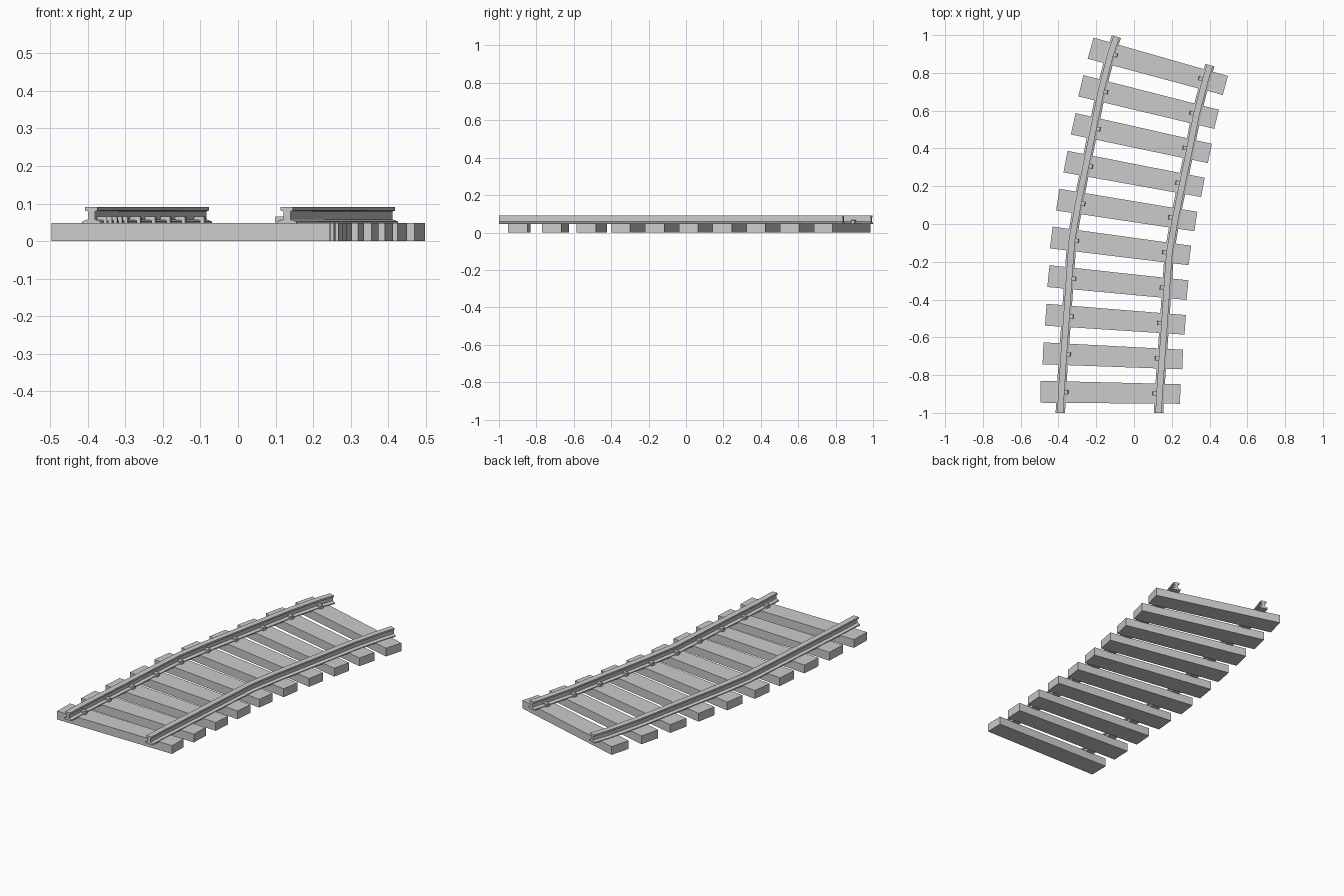
import bpy, bmesh, math
from mathutils import Vector

if "Cube" in bpy.data.objects:
    bpy.data.objects.remove(bpy.data.objects["Cube"])

# Track centreline at each sleeper
CENTRES = [(-.125, -.894), (-.112, -.701), (-.098, -.507), (-.085, -.313), (-.071, -.119),
           (-.038, .071), (.001, .262), (.040, .452), (.078, .643), (.127, .832)]
ANGLES = [math.radians(-.9 - 1.62 * i) for i in range(10)]
GAUGE = .26


def make_object(name, bm):
    bmesh.ops.recalc_face_normals(bm, faces=bm.faces[:])
    me = bpy.data.meshes.new(name)
    bm.to_mesh(me)
    bm.free()
    ob = bpy.data.objects.new(name, me)
    bpy.context.collection.objects.link(ob)
    return ob


def loft(bm, rings):
    """Skin a list of closed rings and cap both ends."""
    vs = [[bm.verts.new(p) for p in r] for r in rings]
    n = len(vs[0])
    for a, b in zip(vs, vs[1:]):
        for k in range(n):
            bm.faces.new((a[k], a[(k + 1) % n], b[(k + 1) % n], b[k]))
    bm.faces.new(vs[0])
    bm.faces.new(vs[-1])


def local(c, a, u, v, z):
    """Point u across and v along the track at centre c, heading a."""
    return Vector((c[0] + u * math.cos(a) - v * math.sin(a),
                   c[1] + u * math.sin(a) + v * math.cos(a), z))


# Sleepers, slightly wider on the outside of the curve
for i, (c, a) in enumerate(zip(CENTRES, ANGLES)):
    bm = bmesh.new()
    loft(bm, [[local(c, a, u, s * w, z) for s, z in ((-1, 0), (1, 0), (1, .048), (-1, .048))]
              for u, w in ((-.37, .058), (.37, .052))])
    make_object(f"sleeper_{i + 1}", bm)

# Rails: I-shaped section swept through the sleeper stations
half = [(.025, .045), (.025, .052), (.0095, .058), (.0095, .079), (.0165, .081), (.0165, .091)]
section = half + [(-u, z) for u, z in reversed(half)]
ends = {-1: ((-.39, -1.0), (-.093, .992)), 1: ((.13, -1.0), (.402, .841))}
for side, name in ((-1, "left"), (1, "right")):
    mids = [local(c, a, side * GAUGE, 0, 0) for c, a in zip(CENTRES, ANGLES)]
    path = [ends[side][0]] + mids + [ends[side][1]]
    heads = [0] + ANGLES + [math.radians(-16.5)]
    bm = bmesh.new()
    loft(bm, [[local(p, a, u, 0, z) for u, z in section] for p, a in zip(path, heads)])
    make_object(f"{name}_rail", bm)

    # Rail clips on the inner side, hooked over the rail foot
    hook = [(.010, .057), (.010, .066), (.034, .066), (.037, .063),
            (.037, .046), (.027, .046), (.027, .055)]
    bm = bmesh.new()
    for p, a in zip(mids, ANGLES):
        loft(bm, [[local(p, a, -side * u, v, z) for u, z in hook] for v in (-.011, .011)])
    make_object(f"{name}_rail_clips", bm)
